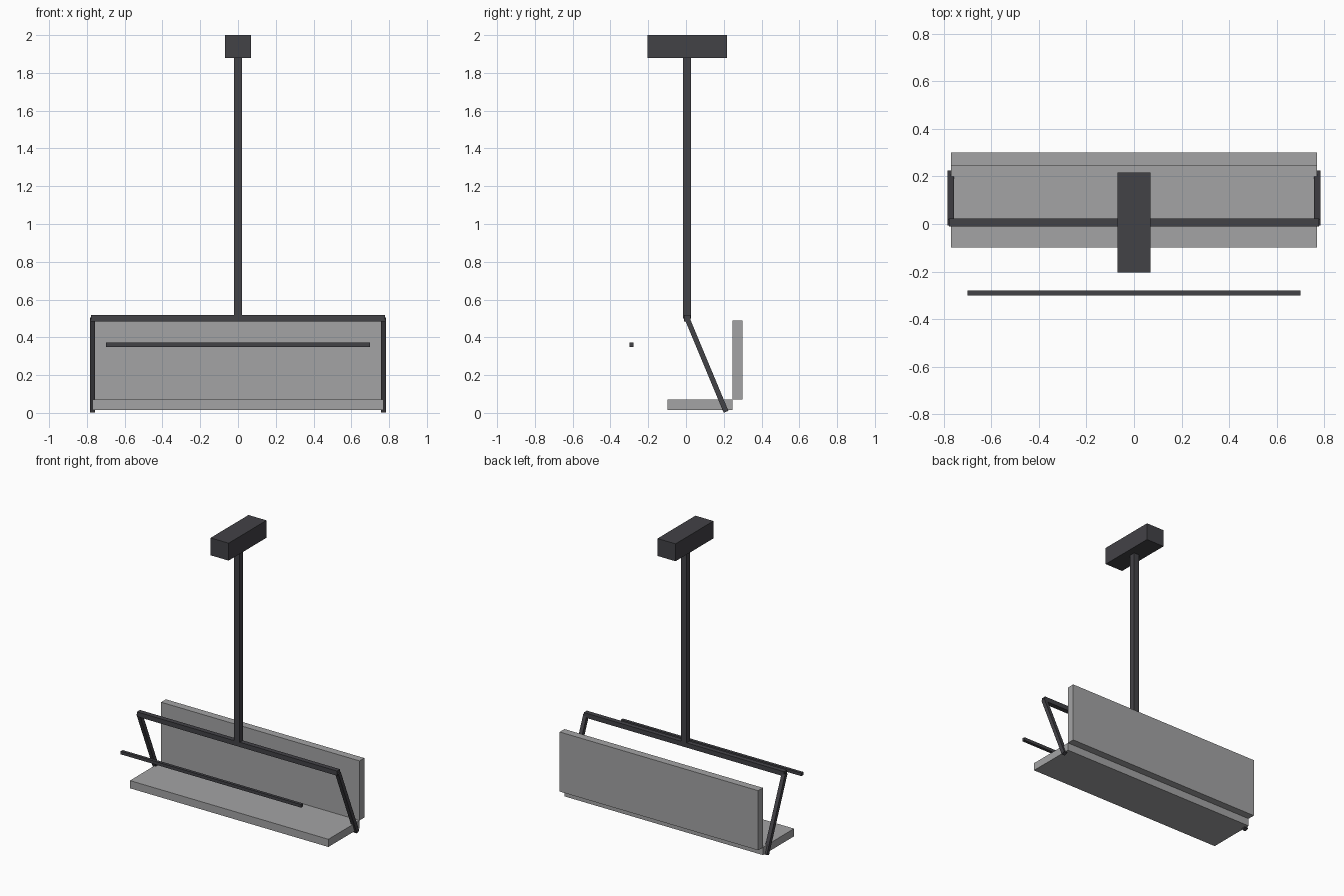
import bpy
from mathutils import Vector

if "Cube" in bpy.data.objects:
    bpy.data.objects.remove(bpy.data.objects["Cube"])


def material(name, rgb):
    m = bpy.data.materials.new(name)
    m.diffuse_color = (*rgb, 1.0)
    m.use_nodes = True
    m.node_tree.nodes["Principled BSDF"].inputs["Base Color"].default_value = m.diffuse_color
    return m


DARK = material("dark_metal", (0.055, 0.054, 0.062))
GRAY = material("gray_padding", (0.37, 0.37, 0.375))


def box(name, lo, hi, mat):
    """Box between two opposite corners."""
    lo, hi = Vector(lo), Vector(hi)
    bpy.ops.mesh.primitive_cube_add(size=1, location=(lo + hi) / 2)
    ob = bpy.context.object
    ob.name = name
    ob.scale = hi - lo
    bpy.ops.object.transform_apply(location=False, rotation=False, scale=True)
    ob.data.materials.append(mat)
    return ob


def beam(name, a, b, width, mat):
    """Square bar running between two points in a plane of constant x."""
    a, b = Vector(a), Vector(b)
    d = b - a
    h = width / 2
    ob = box(name, (-h, -h, -d.length / 2), (h, h, d.length / 2), mat)
    ob.location = (a + b) / 2
    ob.rotation_euler = Vector((0, 0, 1)).rotation_difference(d).to_euler()
    return ob


Y = 0.006  # hanger centre line

# Cable grip and hanger pole
box("cable_grip", (-0.07, -0.204, 1.878), (0.07, 0.216, 2.0), DARK)
box("hanger_pole", (-0.021, Y - 0.021, 0.50), (0.021, Y + 0.021, 1.878), DARK)

# Frame: cross bar and two slanted side arms
box("cross_bar", (-0.777, Y - 0.017, 0.484), (0.777, Y + 0.017, 0.517), DARK)
for side, x in (("left", -0.77), ("right", 0.77)):
    beam(side + "_side_arm", (x, Y, 0.50), (x, 0.212, 0.006), 0.027, DARK)

# Bench
box("seat", (-0.77, -0.098, 0.016), (0.77, 0.247, 0.07), GRAY)
box("backrest", (-0.77, 0.247, 0.07), (0.77, 0.30, 0.488), GRAY)

# Safety bar in front of the seat
box("safety_bar", (-0.70, -0.30, 0.35), (0.70, -0.279, 0.372), DARK)
